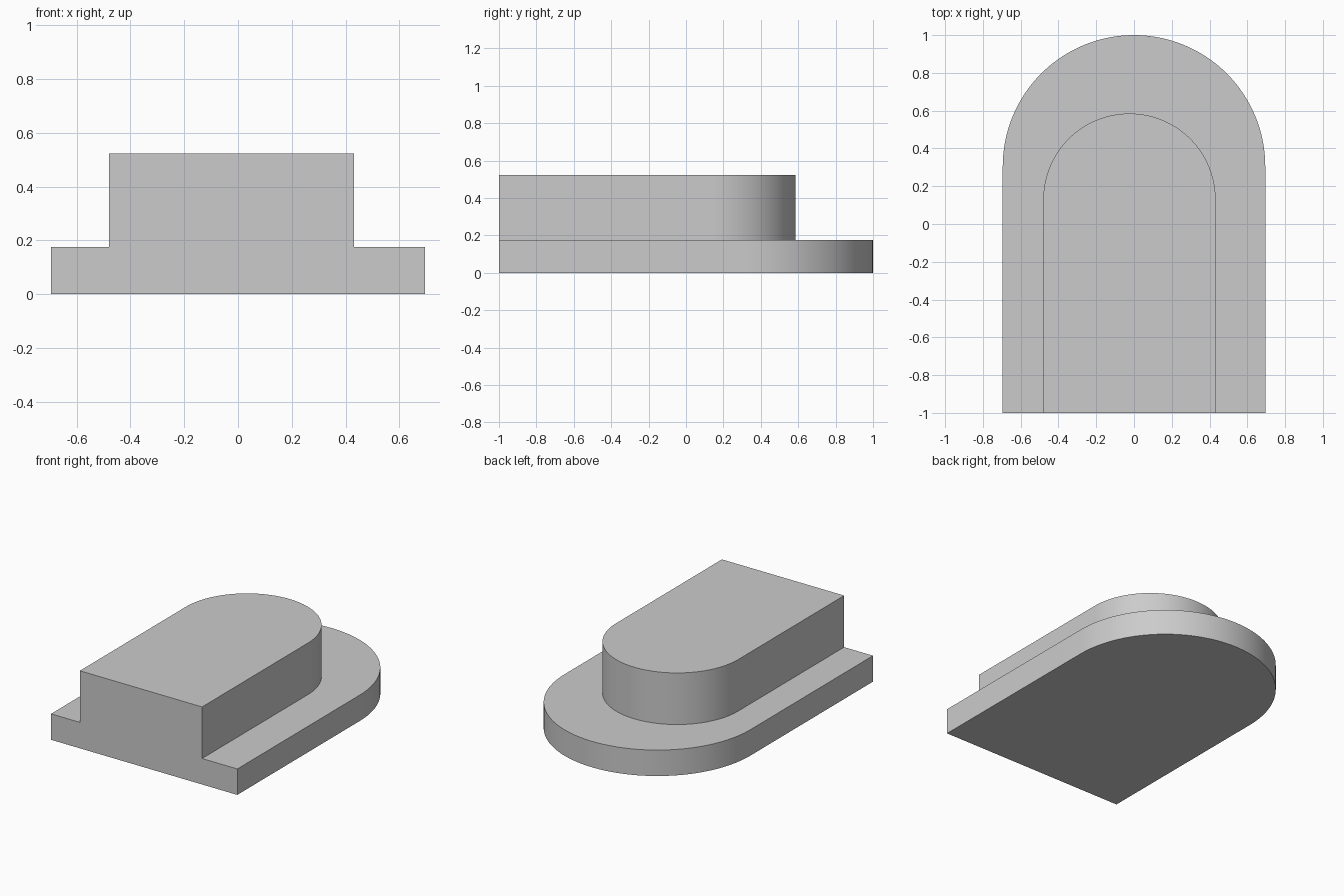
import bpy, bmesh, math

cube = bpy.data.objects.get("Cube")
if cube:
    bpy.data.objects.remove(cube)

FRONT, SEGMENTS = -1.0, 64
LEDGE_Z, TOP_Z = 0.175, 0.523

grey = bpy.data.materials.new("plain grey")
grey.use_nodes = True
colour = (0.6, 0.6, 0.6, 1)
grey.diffuse_color = colour
grey.node_tree.nodes["Principled BSDF"].inputs["Base Color"].default_value = colour


def arch(cx, radius, back):
    """Open arch outline, from front +x corner round the back to front -x corner."""
    cy = back - radius
    pts = [(cx + radius, FRONT)]
    for i in range(SEGMENTS + 1):
        a = math.pi * i / SEGMENTS
        pts.append((cx + radius * math.cos(a), cy + radius * math.sin(a)))
    return pts + [(cx - radius, FRONT)]


bm = bmesh.new()


def ring(points, z):
    return [bm.verts.new((x, y, z)) for x, y in points]


def wall(low, high):
    for i in range(len(low) - 1):
        bm.faces.new((low[i], low[i + 1], high[i + 1], high[i]))


# Wide base slab and the narrower, slightly offset raised block
base = arch(0, 0.695, 1.0)
block = arch(-0.024, 0.456, 0.585)
base_low, base_high = ring(base, 0), ring(base, LEDGE_Z)
block_low, block_high = ring(block, LEDGE_Z), ring(block, TOP_Z)
wall(base_low, base_high)
wall(block_low, block_high)

# Underside, top, ledge and the single flush front face
bm.faces.new(base_low[::-1])
bm.faces.new(block_high)
bm.faces.new(base_high + block_low[::-1])
bm.faces.new((base_low[-1], base_low[0], base_high[0], block_low[0],
              block_high[0], block_high[-1], block_low[-1], base_high[-1]))
bmesh.ops.recalc_face_normals(bm, faces=bm.faces)

mesh = bpy.data.meshes.new("stepped_arch_block")
bm.to_mesh(mesh)
bm.free()
mesh.materials.append(grey)
obj = bpy.data.objects.new("stepped_arch_block", mesh)
bpy.context.collection.objects.link(obj)

# Smooth curved walls, crisp corners
bpy.ops.object.select_all(action='DESELECT')
obj.select_set(True)
bpy.context.view_layer.objects.active = obj
bpy.ops.object.shade_smooth_by_angle(angle=math.radians(30))
